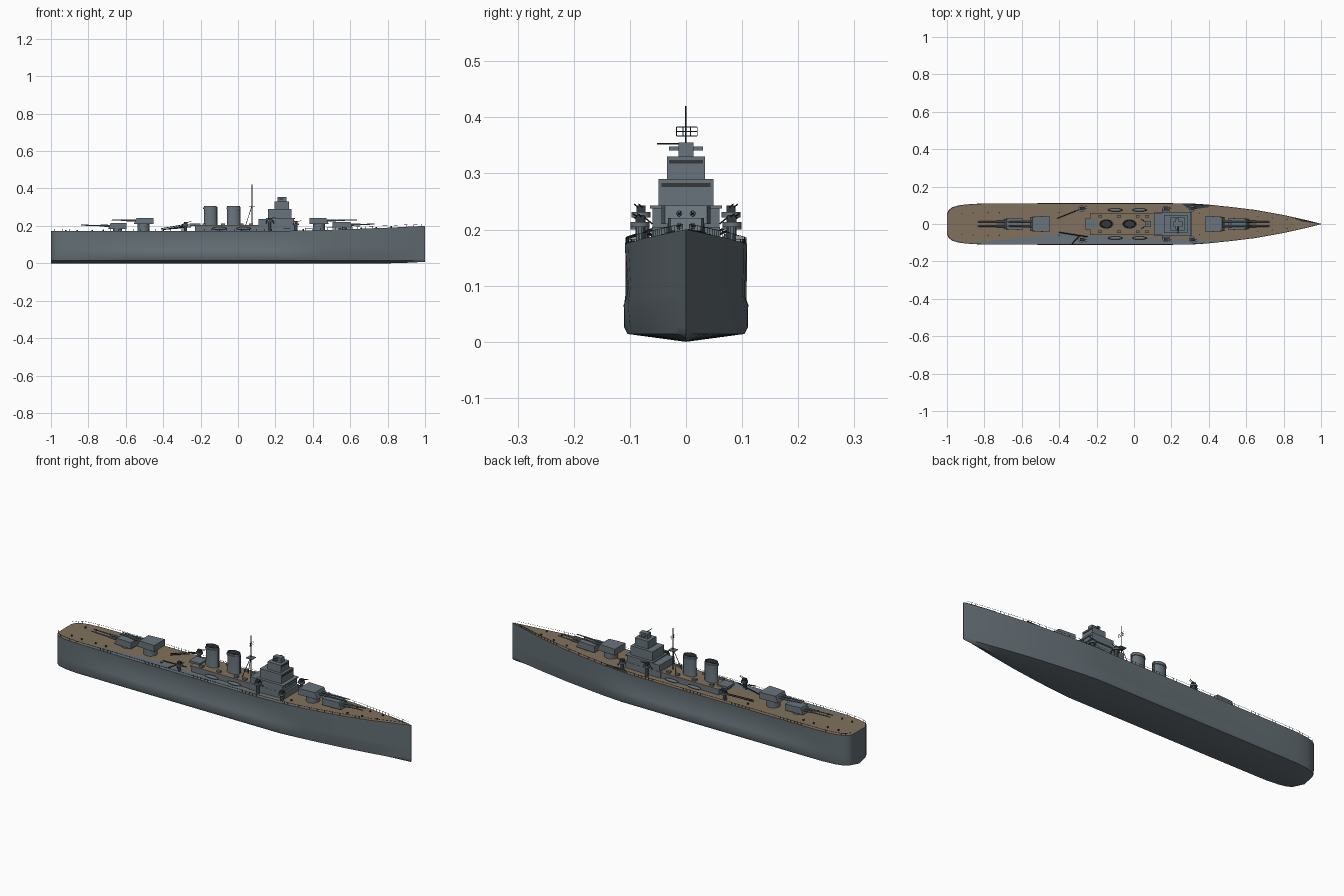
import bpy, bmesh, math
from mathutils import Vector, Matrix

if "Cube" in bpy.data.objects:
    bpy.data.objects.remove(bpy.data.objects["Cube"])


def material(name, rgb):
    m = bpy.data.materials.new(name)
    m.use_nodes = True
    m.diffuse_color = (*rgb, 1)
    m.node_tree.nodes["Principled BSDF"].inputs["Base Color"].default_value = (*rgb, 1)
    return m


HULL = material("hull grey", (0.125, 0.155, 0.175))
GREY = material("superstructure grey", (0.14, 0.175, 0.2))
TAN = material("wooden deck", (0.22, 0.165, 0.11))
DARK = material("dark metal", (0.035, 0.04, 0.045))


# ---- helpers ----
def finish(name, bm, *mats, smooth=False):
    bmesh.ops.recalc_face_normals(bm, faces=bm.faces)
    mesh = bpy.data.meshes.new(name)
    bm.to_mesh(mesh)
    bm.free()
    for m in mats:
        mesh.materials.append(m)
    ob = bpy.data.objects.new(name, mesh)
    bpy.context.collection.objects.link(ob)
    if smooth:
        bpy.ops.object.select_all(action='DESELECT')
        ob.select_set(True)
        bpy.context.view_layer.objects.active = ob
        bpy.ops.object.shade_smooth_by_angle(angle=math.radians(35))
    return ob


def add_box(bm, x, y, z):
    size = Matrix.Diagonal((x[1] - x[0], y[1] - y[0], z[1] - z[0], 1))
    mid = Matrix.Translation((sum(x) / 2, sum(y) / 2, sum(z) / 2))
    return bmesh.ops.create_cube(bm, size=1, matrix=mid @ size)["verts"]


def add_rod(bm, a, b, r, sides=6, r2=None):
    a, b = Vector(a), Vector(b)
    d = b - a
    m = Matrix.Translation((a + b) / 2) @ d.to_track_quat('Z', 'Y').to_matrix().to_4x4()
    bmesh.ops.create_cone(bm, cap_ends=True, segments=sides, radius1=r,
                          radius2=r if r2 is None else r2, depth=d.length, matrix=m)


def box(name, x, half, z, mat=GREY):
    bm = bmesh.new()
    add_box(bm, x, (-half, half), z)
    return finish(name, bm, mat)


def rods(name, pairs, r, mat=DARK, sides=5):
    bm = bmesh.new()
    for a, b in pairs:
        add_rod(bm, a, b, r, sides)
    return finish(name, bm, mat)


def lerp(table, x):
    for (a, u), (b, v) in zip(table, table[1:]):
        if x <= b:
            return u + (v - u) * (x - a) / (b - a)
    return table[-1][1]


# ---- hull: lofted sections with a side bulge amidships ----
WIDTH = [(-1, .055), (-.99, .076), (-.97, .09), (-.93, .101), (-.86, .108), (-.7, .109),
         (.3, .109), (.4, .103), (.52, .091), (.65, .075), (.8, .048), (.92, .021), (1, .001)]
SHEER = [(-1, .172), (.2, .172), (.5, .179), (.8, .19), (1, .2)]
BULGE = [(-1, 0), (-.85, 0), (-.6, 1), (.2, 1), (.45, 0), (1, 0)]
STATIONS = sorted({x for x, _ in WIDTH} | {-.5, -.2, .05, .2, .45, .58, .72, .86, .96})


def width(x):
    return lerp(WIDTH, x)


def deck_z(x):
    return lerp(SHEER, x)


def section(x):
    w, b, h = width(x), lerp(BULGE, x), deck_z(x)
    low = w * (.985 if x < .3 else .985 - .25 * (x - .3))
    keel = max(0, (x - .85) * .05)
    half = [(low * .97, .014), (low + .003 * b, .026), (w + .002 * b, .066),
            (w - .008 * b, .084), (w, h)]
    return ([(x, -y, z) for y, z in reversed(half)] + [(x, 0, keel)]
            + [(x, y, z) for y, z in half])


bm = bmesh.new()
rings = [[bm.verts.new(p) for p in section(x)] for x in STATIONS]
for a, b in zip(rings, rings[1:]):
    for i in range(len(a)):
        j = (i + 1) % len(a)
        f = bm.faces.new((a[i], a[j], b[j], b[i]))
        f.material_index = int(j == 0)
bm.faces.new(rings[0])
bm.faces.new(rings[-1])
finish("hull", bm, HULL, TAN, smooth=True)


# ---- steel areas laid over the wooden deck ----
def deck_patch(name, inner, side, mat, lift=.0018):
    bm = bmesh.new()
    x0, x1 = inner[0][0], inner[-1][0]
    xs = sorted({x for x in STATIONS if x0 < x < x1} | {x for x, _ in inner})
    rows = [[bm.verts.new((x, side * y, deck_z(x) + lift))
             for y in (min(lerp(inner, x), width(x)), width(x))] for x in xs]
    for a, b in zip(rows, rows[1:]):
        bm.faces.new((a[0], b[0], b[1], a[1]))
    finish(name, bm, mat)


deck_patch("steel_deck_right", [(-.88, .103), (-.4, .052), (-.25, .062), (.3, .085), (.5, .092)], -1, GREY)
deck_patch("bow_plate_left", [(.84, .036), (.9, .012), (.99, .001)], 1, DARK)
deck_patch("side_plate_left", [(.26, .105), (.3, .076), (.4, .09)], 1, DARK)

# ---- guard rails ----
xs = [-1 + i * .02 for i in range(100)]
rails = []
for s in (-1, 1):
    pts = [Vector((x, s * width(x) * .985, deck_z(x))) for x in xs]
    up = Vector((0, 0, .011))
    rails += [(p, p + up) for p in pts]
    rails += [(p + up, q + up) for p, q in zip(pts, pts[1:])]
rods("guard_rails", rails, .0006, sides=3)


# ---- main gun turrets ----
def turret(name, x, half_len, half_w, z0, z1, reach, d):
    base = deck_z(x) - .004
    bm = bmesh.new()
    add_rod(bm, (x, 0, base), (x, 0, z0), half_w * .75, 20)
    finish(name + "_barbette", bm, GREY, smooth=True)
    bm = bmesh.new()
    for v in add_box(bm, (x - half_len, x + half_len), (-half_w, half_w), (z0, z1)):
        if (v.co.x - x) * d > 0:
            v.co.y *= .86
            if v.co.z > z0 + .01:
                v.co.x -= d * .014
    finish(name, bm, GREY)
    bm = bmesh.new()
    zc = z0 + (z1 - z0) * .55
    for y in (-.012, .012):
        add_rod(bm, (x + d * half_len * .6, y, zc), (x + d * (half_len + .04), y, zc + .001), .0055, 8)
        add_rod(bm, (x + d * half_len, y, zc), (reach, y, zc + .004), .0038, 8, .0026)
    finish(name + "_barrels", bm, GREY, smooth=True)


turret("forward_lower_turret", .56, .054, .032, .187, .221, .73, 1)
turret("forward_upper_turret", .433, .052, .044, .21, .243, .635, 1)
turret("aft_upper_turret", -.505, .052, .044, .21, .243, -.675, -1)
turret("aft_lower_turret", -.645, .05, .032, .182, .215, -.84, -1)

# ---- midship deckhouse ----
box("deckhouse", (-.23, .12), .056, (.168, .2))
box("deckhouse_roof", (-.235, .12), .06, (.2, .204), TAN)
box("aft_platform", (-.26, -.2), .03, (.2, .212))


# ---- funnels ----
def funnel(name, x):
    bm = bmesh.new()
    levels = [(.2, 1.05), (.208, 1), (.29, .98), (.291, 1.08), (.297, 1.08), (.298, .98),
              (.307, .98), (.307, .86), (.29, .8)]
    loops = []
    for z, k in levels:
        angles = [i * math.tau / 24 for i in range(24)]
        loops.append([bm.verts.new((x + .035 * k * math.cos(t), .023 * k * math.sin(t), z)) for t in angles])
    for n, (a, b) in enumerate(zip(loops, loops[1:])):
        for i in range(24):
            j = (i + 1) % 24
            bm.faces.new((a[i], a[j], b[j], b[i])).material_index = int(n >= 6)
    bm.faces.new(loops[-1]).material_index = 1
    finish(name, bm, GREY, DARK, smooth=True)
    rods(name + "_steam_pipes", [((x + .036, y, .2), (x + .036, y, .3)) for y in (-.006, .006)], .002, GREY)


funnel("aft_funnel", -.148)
funnel("forward_funnel", -.024)

# ---- bridge tower ----
box("bridge_base", (.105, .31), .061, (.168, .205))
box("bridge_lower", (.11, .3), .06, (.205, .238))
box("bridge_walkway", (.15, .305), .064, (.238, .243))
box("bridge_middle", (.16, .285), .049, (.243, .29))
box("bridge_upper", (.195, .272), .034, (.29, .33))
box("director", (.212, .258), .013, (.33, .355))
box("director_sight", (.222, .24), .03, (.341, .348))
rods("rangefinder", [((.235, -.052, .353), (.235, .012, .353))], .0018)
box("bridge_windows", (.271, .2735), .03, (.318, .324), DARK)
box("wheelhouse_windows", (.284, .2865), .044, (.276, .283), DARK)
bm = bmesh.new()
for y in (-.04, -.024, -.008, .008, .024, .04):
    add_rod(bm, (.299, y, .225), (.302, y, .225), .0025, 8)
finish("bridge_portholes", bm, DARK)

# ---- mast with aerials ----
MX = .075
legs = [((MX, 0, .2), (MX, 0, .42))]
legs += [((MX - .035, y, .2), (MX, 0, .31)) for y in (-.025, .025)]
rods("tripod_mast", legs, .0016)
box("mast_platform", (MX - .017, MX + .017), .016, (.303, .307))
frame = [((MX, -.017, z), (MX, .02, z)) for z in (.367, .375, .383)]
frame += [((MX, y, .367), (MX, y, .383)) for y in (-.017, -.005, .008, .02)]
rods("aerial_frame", frame, .0008)

# ---- secondary gun mounts, boats and directors on both sides ----
for s, side in ((-1, "right"), (1, "left")):
    bm = bmesh.new()
    for x, y, z in ((.31, .082, .205), (.17, .08, .222), (-.28, .082, .2)):
        add_rod(bm, (x, s * y, .17), (x, s * y, z), .008, 10)
        add_rod(bm, (x, s * y, z), (x, s * y, z + .009), .017, 14)
    finish("gun_tubs_" + side, bm, GREY, smooth=True)
    bm = bmesh.new()
    for x, y, z in ((.31, .082, .214), (.17, .08, .231), (-.28, .082, .209)):
        add_box(bm, (x - .009, x + .009), (s * y - .008, s * y + .008), (z, z + .012))
        for o in (-.004, .004):
            add_rod(bm, (x, s * y + o, z + .008), (x + .03, s * (y + .008) + o, z + .014), .0013, 6)
    finish("light_guns_" + side, bm, DARK)
    bm = bmesh.new()
    for x in (-.1, .03):
        bmesh.ops.create_uvsphere(bm, u_segments=12, v_segments=8, radius=1, matrix=Matrix.Translation(
            (x, s * .075, .186)) @ Matrix.Diagonal((.04, .009, .008, 1)))
    finish("boats_" + side, bm, GREY, smooth=True)
    rods("bridge_wing_struts_" + side, [((x, s * .06, .21), (x, s * .078, .225)) for x in (.15, .19)], .0015)

# ---- aircraft cranes and catapult behind the funnels ----
rods("left_crane", [((-.41, .03, .178), (-.29, .078, .2)), ((-.41, .03, .185), (-.29, .078, .206)),
                    ((-.29, .078, .17), (-.29, .078, .215))], .0022)
rods("right_crane", [((-.33, -.105, .185), (-.29, -.06, .2)), ((-.4, -.045, .18), (-.25, -.068, .195)),
                     ((-.3, -.068, .17), (-.3, -.068, .21))], .0028)

# ---- small deck fittings ----
bm = bmesh.new()
for x in (-.92, -.86, -.78, -.72, -.4, .35, .66, .74, .82):
    for s in (-1, 1):
        y = s * width(x) * .55
        add_rod(bm, (x, y, deck_z(x)), (x, y, deck_z(x) + .007), .004, 8)
finish("bollards", bm, DARK)
bm = bmesh.new()
for x in (-.18, -.08, .02, .07):
    for s in (-1, 1):
        add_box(bm, (x - .01, x + .01), (s * .042 - .007, s * .042 + .007), (.203, .213))
finish("deck_lockers", bm, GREY)
